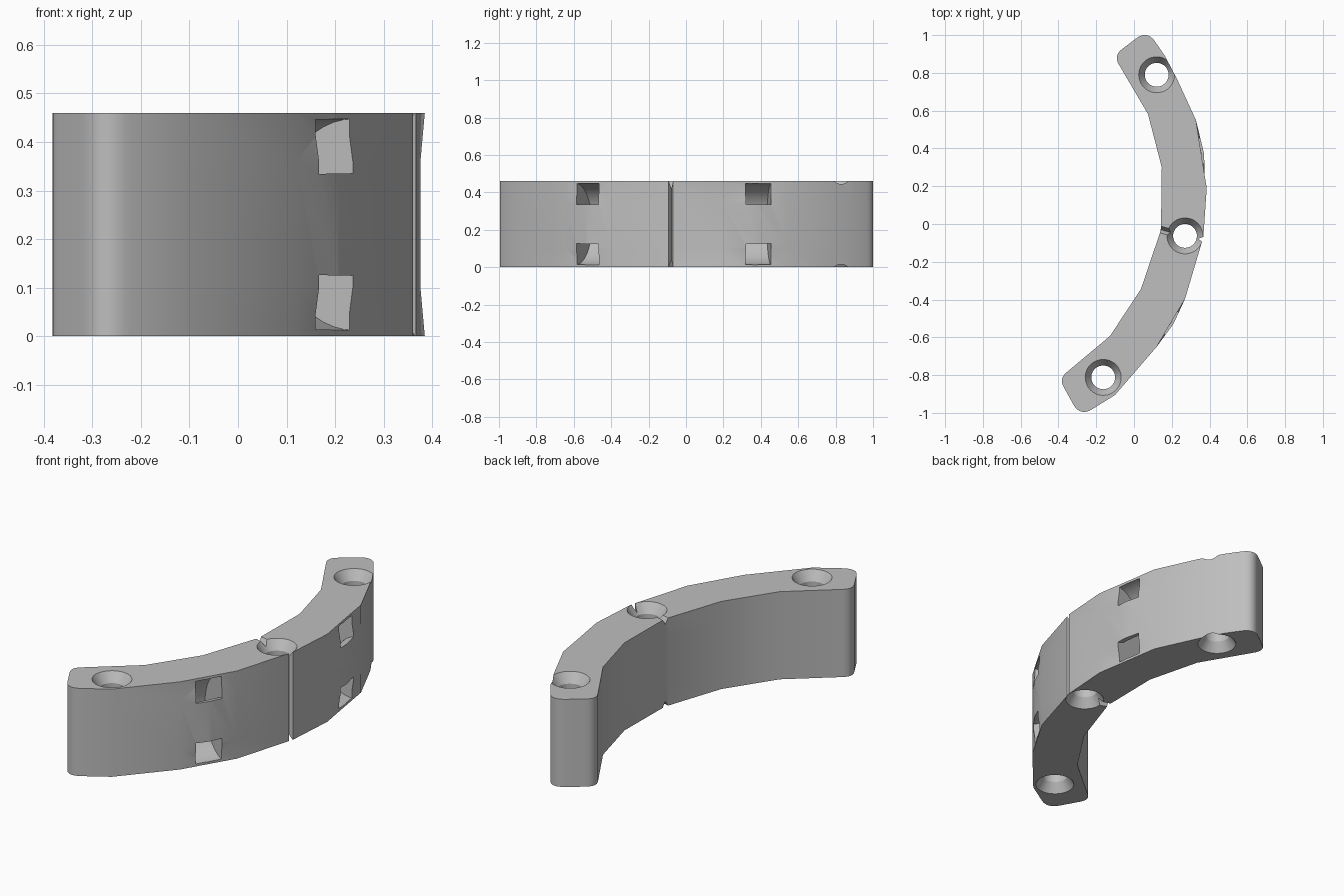
import bpy, bmesh
from math import cos, sin, pi
from mathutils import Vector

if "Cube" in bpy.data.objects:
    bpy.data.objects.remove(bpy.data.objects["Cube"])

HEIGHT = 0.46
MID = HEIGHT / 2

grey = bpy.data.materials.new("plain_grey")
grey.use_nodes = True
grey.diffuse_color = (0.52, 0.52, 0.52, 1)
grey.node_tree.nodes["Principled BSDF"].inputs["Base Color"].default_value = grey.diffuse_color


def loft(name, rings, closed=False):
    """Skin a list of equal point rings, capped or joined end to start."""
    bm = bmesh.new()
    rows = [[bm.verts.new(p) for p in ring] for ring in rings]
    n = len(rows[0])
    pairs = list(zip(rows, rows[1:]))
    if closed:
        pairs.append((rows[-1], rows[0]))
    else:
        bm.faces.new(rows[0])
        bm.faces.new(rows[-1])
    for a, b in pairs:
        for i in range(n):
            j = (i + 1) % n
            bm.faces.new((a[i], a[j], b[j], b[i]))
    bmesh.ops.triangulate(bm, faces=[f for f in bm.faces if len(f.verts) == 4])
    bmesh.ops.recalc_face_normals(bm, faces=bm.faces)
    mesh = bpy.data.meshes.new(name)
    bm.to_mesh(mesh)
    bm.free()
    mesh.materials.append(grey)
    obj = bpy.data.objects.new(name, mesh)
    bpy.context.collection.objects.link(obj)
    return obj


def fillet(before, corner, after, size, steps=8):
    """Rounded corner between two straight runs."""
    b, c, a = (Vector(p) for p in (before, corner, after))
    p = c + (b - c).normalized() * size
    q = c + (a - c).normalized() * size
    ts = [i / steps for i in range(steps + 1)]
    return [p * (1 - t) ** 2 + c * 2 * t * (1 - t) + q * t * t for t in ts]


# Plan outline, anticlockwise from the front end
front_in, front_out = (-0.397, -0.819), (-0.285, -1.02)
back_out, back_in = (0.07, 1.027), (-0.108, 0.892)
outer = [(-0.10, -0.905), (0.12, -0.65), (0.195, -0.523), (0.27, -0.397),
         (0.367, -0.07), (0.385, 0.19), (0.356, 0.37), (0.328, 0.55),
         (0.228, 0.767), (0.164, 0.889)]
inner = [(0.074, 0.582), (0.147, 0.30), (0.143, -0.02), (0.138, -0.045),
         (0.037, -0.344), (-0.127, -0.593)]
# Outer points that move out or in between the top and bottom faces
swell = {2: (0.013, -0.007), 5: (-0.009, 0), 6: (0.015, 0.002)}


def outline(z, bulged):
    pts = [Vector(p) for p in outer]
    if bulged:
        for i, d in swell.items():
            pts[i] += Vector(d)
    pts = (fillet(front_in, front_out, outer[0], 0.075) + pts
           + fillet(outer[-1], back_out, back_in, 0.075)
           + fillet(back_out, back_in, inner[0], 0.055)
           + [Vector(p) for p in inner]
           + fillet(inner[-1], front_in, front_out, 0.05))
    return [(p.x, p.y, z) for p in pts]


body = loft("curved_bracket", [outline(0, False), outline(0.1, True),
                               outline(HEIGHT - 0.1, True), outline(HEIGHT, False)])
cutters = []

# Bolt holes, countersunk at both ends
spool = [(-0.02, 0.108), (0.05, 0.063), (HEIGHT - 0.05, 0.063), (HEIGHT + 0.02, 0.108)]
turn = [2 * pi * i / 48 for i in range(48)]
for x, y in ((0.12, 0.79), (0.27, -0.063), (-0.163, -0.812)):
    cutters.append(loft("bolt_hole_cutter", [
        [(x + r * cos(a), y + r * sin(a), z) for a in turn] for z, r in spool]))

# Curved strap tunnels opening twice on the outer side
for centre, normal in (((0.207, -0.53), (0.88, -0.47)), ((0.369, 0.388), (0.99, 0.13))):
    c, n = Vector((*centre, MID)), Vector((*normal, 0)).normalized()
    along = Vector((-n.y, n.x, 0))
    section = [(0.105, -0.068), (0.218, -0.068), (0.218, 0.068), (0.105, 0.068)]
    cutters.append(loft("strap_tunnel_cutter", [
        [c + n * (0.85 * r * cos(a)) + along * w + Vector((0, 0, r * sin(a)))
         for r, w in section] for a in turn], closed=True))

# Upright groove on the outer side of the middle joint
wedge = [(0.338, -0.078), (0.40, -0.118), (0.40, -0.058)]
cutters.append(loft("joint_groove_cutter", [
    [(x, y, z) for x, y in wedge] for z in (-0.05, HEIGHT + 0.05)]))

# Shallow notches on the inner side, top and bottom
for edge, up in ((HEIGHT, 1), (0, -1)):
    vee = [(0, -0.028), (0.032, 0.02), (-0.032, 0.02)]
    cutters.append(loft("joint_notch_cutter", [
        [(x, y + w, edge + up * h) for w, h in vee]
        for x, y in ((0.10, -0.018), (0.23, -0.055))]))

# Cut everything out of the body
bpy.context.view_layer.objects.active = body
for cutter in cutters:
    mod = body.modifiers.new("cut", 'BOOLEAN')
    mod.operation = 'DIFFERENCE'
    mod.solver = 'EXACT'
    mod.object = cutter
    bpy.ops.object.modifier_apply(modifier=mod.name)
    bpy.data.objects.remove(cutter)

for obj in bpy.context.selected_objects:
    obj.select_set(False)
body.select_set(True)
bpy.ops.object.shade_smooth_by_angle(angle=pi / 6)
